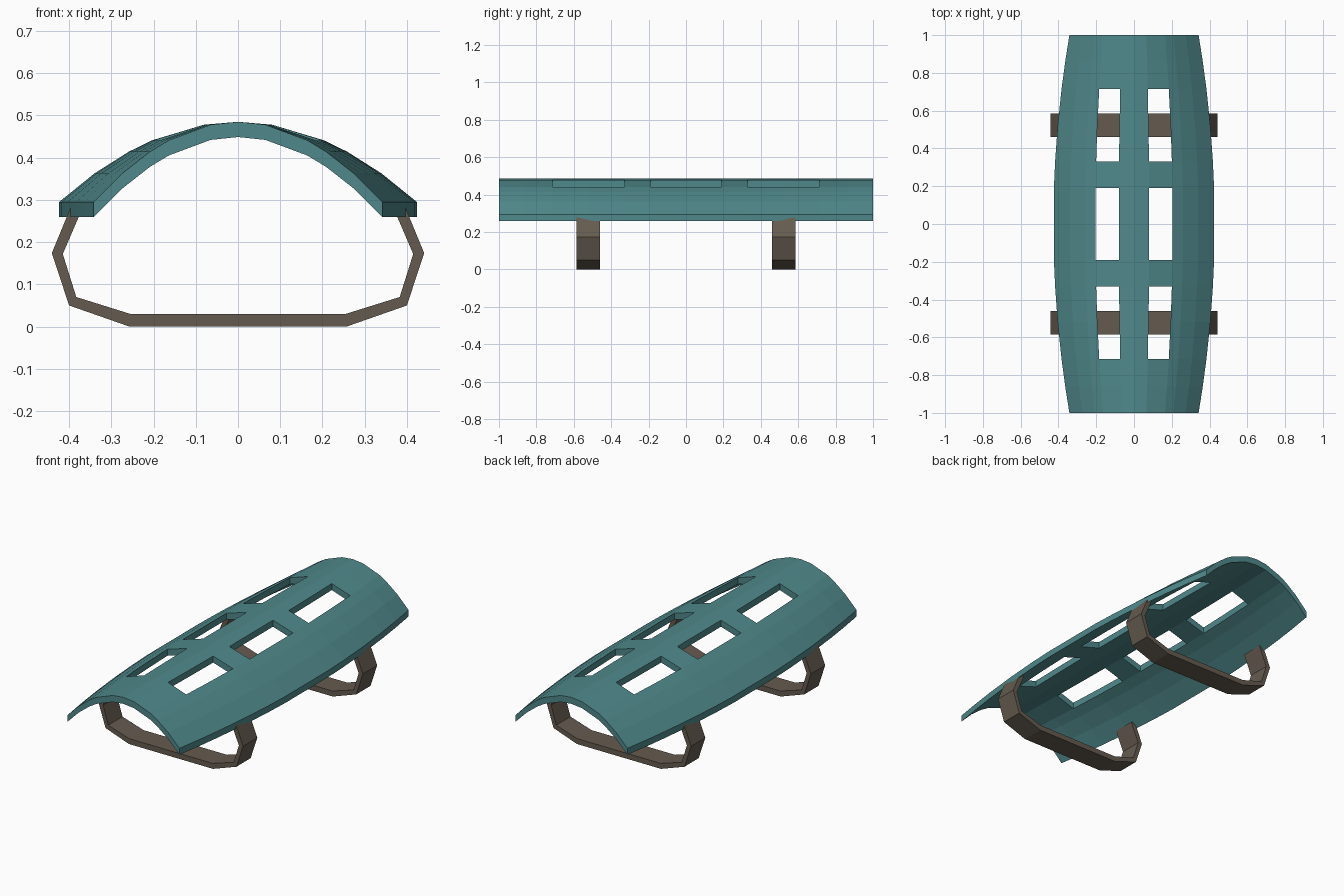
import bpy, bmesh

if "Cube" in bpy.data.objects:
    bpy.data.objects.remove(bpy.data.objects["Cube"])


def finish(name, bm, color):
    bmesh.ops.recalc_face_normals(bm, faces=bm.faces)
    mesh = bpy.data.meshes.new(name)
    bm.to_mesh(mesh)
    bm.free()
    mat = bpy.data.materials.new(name + "_color")
    mat.diffuse_color = (*color, 1)
    mat.use_nodes = True
    mat.node_tree.nodes["Principled BSDF"].inputs["Base Color"].default_value = mat.diffuse_color
    mesh.materials.append(mat)
    obj = bpy.data.objects.new(name, mesh)
    bpy.context.collection.objects.link(obj)
    return obj


TEAL = (0.08, 0.25, 0.26)
BROWN = (0.13, 0.105, 0.08)

# Curved shell: grid of columns (fraction of half width) and rows along y
half_cols = [0.19, 0.48, 0.61, 0.80, 1.0]
cols = [-c for c in reversed(half_cols)] + [0] + half_cols
half_rows = [0.19, 0.33, 0.52, 0.715, 0.86, 1.0]
rows = [-r for r in reversed(half_rows)] + half_rows

bm = bmesh.new()
grid = [[bm.verts.new((f * (0.427 - 0.085 * y * y), y, 0.449 - 0.19 * f * f))
         for f in cols] for y in rows]
for j in range(len(rows) - 1):
    for i in range(len(cols) - 1):
        f = abs(cols[i] + cols[i + 1]) / 2
        y = abs(rows[j] + rows[j + 1]) / 2
        # Six vent openings
        if 0.19 < f < 0.48 and (y < 0.1 or 0.33 < y < 0.715):
            continue
        bm.faces.new((grid[j][i], grid[j][i + 1],
                      grid[j + 1][i + 1], grid[j + 1][i]))
# Vertical thickness
result = bmesh.ops.extrude_face_region(bm, geom=bm.faces[:], use_keep_orig=True)
top = [v for v in result["geom"] if isinstance(v, bmesh.types.BMVert)]
bmesh.ops.translate(bm, verts=top, vec=(0, 0, 0.036))
finish("shell", bm, TEAL)

# Straps: open faceted loops under the shell
outer = [(0.394, 0.288), (0.441, 0.174), (0.40, 0.05), (0.257, 0)]
inner = [(0.368, 0.281), (0.415, 0.172), (0.383, 0.07), (0.255, 0.03)]
outer += [(-x, z) for x, z in reversed(outer)]
inner += [(-x, z) for x, z in reversed(inner)]


def strap(name, yc):
    bm = bmesh.new()
    rings = []
    for (xo, zo), (xi, zi) in zip(outer, inner):
        rings.append([bm.verts.new(p) for p in (
            (xo, yc - 0.062, zo), (xo, yc + 0.062, zo),
            (xi, yc + 0.062, zi), (xi, yc - 0.062, zi))])
    for a, b in zip(rings, rings[1:]):
        for k in range(4):
            n = (k + 1) % 4
            bm.faces.new((a[k], a[n], b[n], b[k]))
    bm.faces.new(rings[0])
    bm.faces.new(rings[-1])
    finish(name, bm, BROWN)


strap("front_strap", -0.523)
strap("back_strap", 0.523)
